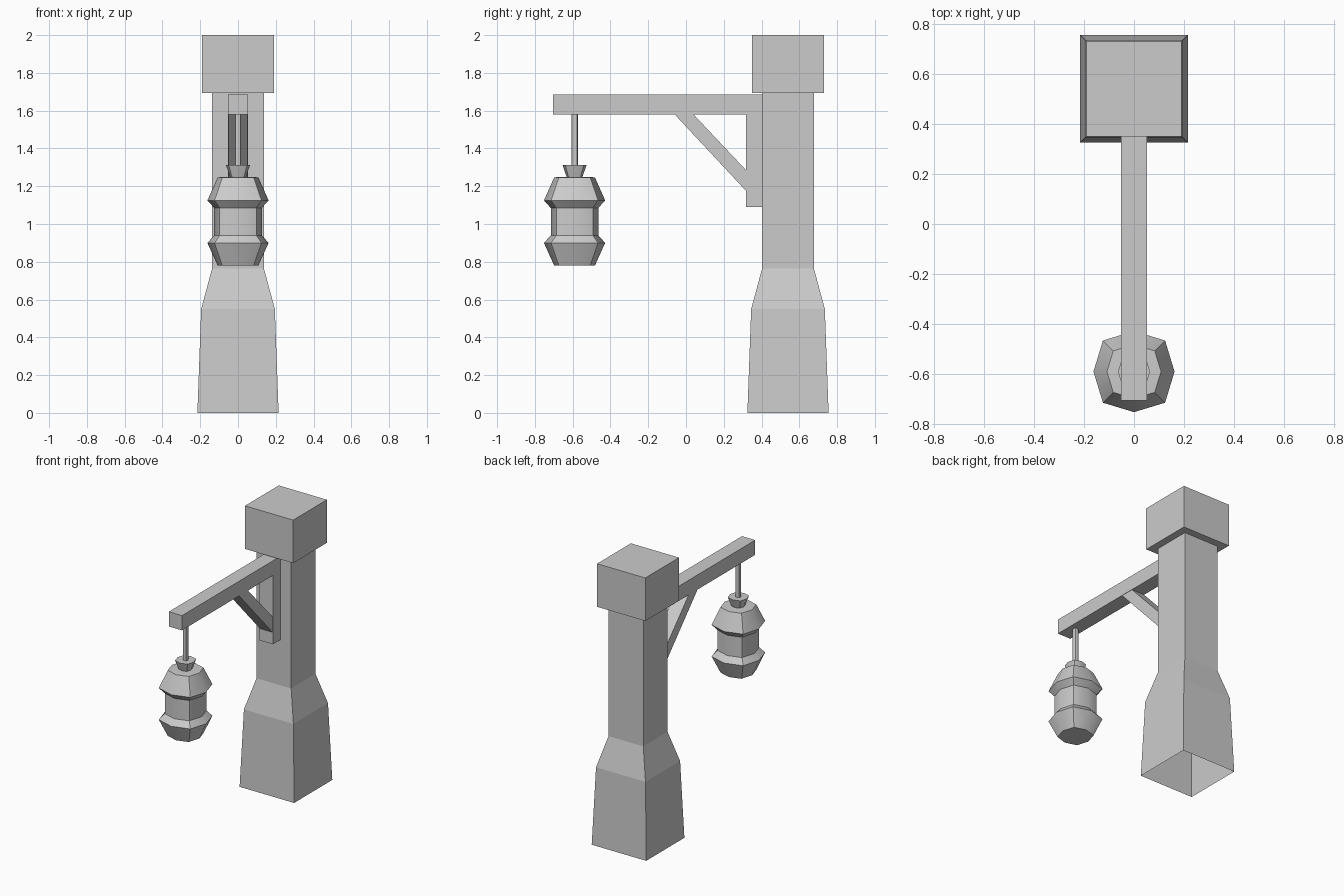
import bpy
import bmesh
from math import radians, cos, sin, pi

if "Cube" in bpy.data.objects:
    bpy.data.objects.remove(bpy.data.objects["Cube"])


def finish(bm, name, smooth_angle=None):
    bmesh.ops.recalc_face_normals(bm, faces=bm.faces[:])
    me = bpy.data.meshes.new(name)
    bm.to_mesh(me)
    bm.free()
    if smooth_angle:
        me.shade_smooth()
        me.set_sharp_from_angle(angle=radians(smooth_angle))
    ob = bpy.data.objects.new(name, me)
    bpy.context.collection.objects.link(ob)
    return ob


def loft(name, shape, profile, cy, cap_bottom=True, cap_top=True, smooth=None):
    """Skin a unit cross-section through (scale, z) levels, bottom to top."""
    bm = bmesh.new()
    rings = [[bm.verts.new((x * r, cy + y * r, z)) for x, y in shape]
             for r, z in profile]
    n = len(shape)
    for a, b in zip(rings, rings[1:]):
        for i in range(n):
            j = (i + 1) % n
            bm.faces.new((a[i], a[j], b[j], b[i]))
    if cap_bottom:
        bm.faces.new(rings[0][::-1])
    if cap_top:
        bm.faces.new(rings[-1])
    return finish(bm, name, smooth)


def side_prism(name, outline, half_width):
    """Extrude a (y, z) outline symmetrically across x."""
    bm = bmesh.new()
    face = bm.faces.new([bm.verts.new((-half_width, y, z)) for y, z in outline])
    ext = bmesh.ops.extrude_face_region(bm, geom=[face], use_keep_orig=True)
    verts = [g for g in ext["geom"] if isinstance(g, bmesh.types.BMVert)]
    bmesh.ops.translate(bm, verts=verts, vec=(2 * half_width, 0, 0))
    return finish(bm, name)


def rect(y0, y1, z0, z1):
    return [(y0, z0), (y1, z0), (y1, z1), (y0, z1)]


square = [(-1, -1), (1, -1), (1, 1), (-1, 1)]
# octagon with slightly longer diagonals
octagon = [(cos(i * pi / 4) * (1.085 if i % 2 else 1),
            sin(i * pi / 4) * (1.085 if i % 2 else 1)) for i in range(8)]

POST_Y, LAMP_Y = 0.54, -0.59

# Post with flared foot (open underneath) and block head
loft("post", square,
     [(0.215, 0), (0.195, 0.55), (0.137, 0.765), (0.137, 1.693),
      (0.19, 1.693), (0.19, 2.0)], POST_Y, cap_bottom=False)

# Bracket timbers
side_prism("arm", rect(-0.705, 0.403, 1.58, 1.685), 0.052)
side_prism("wall_plate", rect(0.318, 0.403, 1.09, 1.58), 0.052)
side_prism("brace", [(-0.06, 1.58), (0.318, 1.175), (0.318, 1.285), (0.04, 1.58)], 0.05)

# Hanging rod
loft("hanging_rod", octagon, [(0.017, 1.30), (0.017, 1.58)], LAMP_Y, smooth=50)

# Lantern: lower bowl, waist, shoulder and collar in one profile
loft("lantern", octagon,
     [(0.108, 0.78), (0.162, 0.90), (0.126, 0.94), (0.126, 1.085),
      (0.162, 1.125), (0.108, 1.247), (0.042, 1.25), (0.064, 1.313)],
     LAMP_Y, smooth=40)
